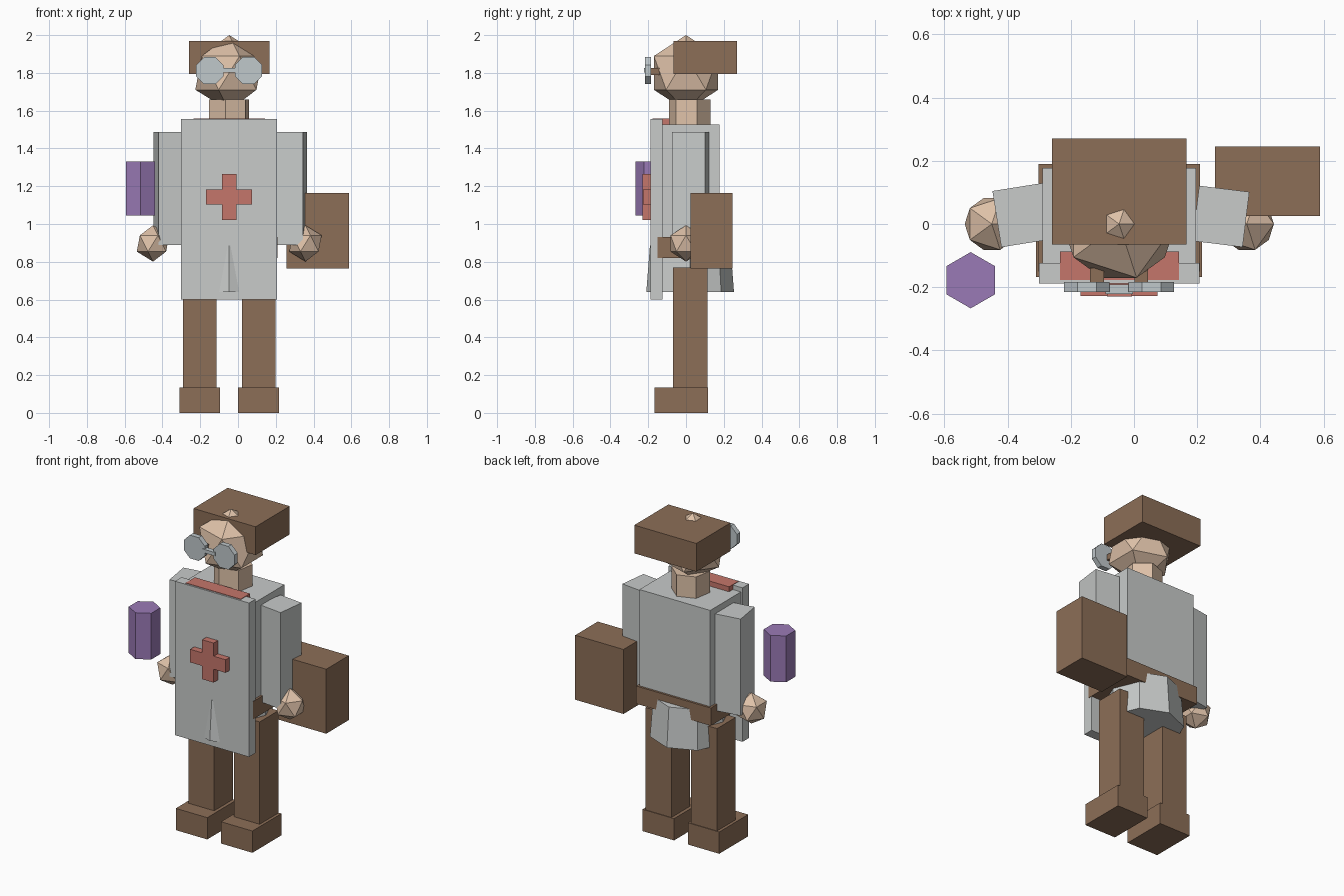
import bpy
import math
from mathutils import Vector

default_cube = bpy.data.objects.get("Cube")
if default_cube:
    bpy.data.objects.remove(default_cube, do_unlink=True)

MIDLINE = -0.047


def make_material(name, red, green, blue):
    """Flat material from display colour values, converted to linear."""
    linear = [((c / 255 + 0.055) / 1.055) ** 2.4 for c in (red, green, blue)]
    material = bpy.data.materials.new(name)
    material.use_nodes = True
    material.diffuse_color = (*linear, 1)
    shader = material.node_tree.nodes["Principled BSDF"]
    shader.inputs["Base Color"].default_value = (*linear, 1)
    shader.inputs["Roughness"].default_value = 0.9
    return material


coat_gray = make_material("coat gray", 200, 203, 202)
lens_gray = make_material("lens gray", 192, 200, 203)
leather_brown = make_material("leather brown", 140, 110, 87)
skin_tan = make_material("skin tan", 222, 193, 168)
badge_red = make_material("badge red", 197, 118, 107)
bottle_purple = make_material("bottle purple", 154, 122, 182)


def finish(name, material):
    part = bpy.context.object
    part.name = name
    part.data.name = name
    part.data.materials.append(material)
    return part


def block(name, material, x, y, z, turn=0):
    """Box given by its (low, high) range on each axis, turned about z."""
    ranges = (x, y, z)
    centre = Vector([(low + high) / 2 for low, high in ranges])
    bpy.ops.mesh.primitive_cube_add(
        size=1, location=centre, rotation=(0, 0, math.radians(turn)))
    part = finish(name, material)
    part.scale = [high - low for low, high in ranges]
    return part


def prism(name, material, sides, bottom, top, height, location, rotation):
    """Straight or tapered many-sided column."""
    bpy.ops.mesh.primitive_cone_add(
        vertices=sides, radius1=bottom, radius2=top, depth=height,
        location=location, rotation=[math.radians(a) for a in rotation])
    return finish(name, material)


def faceted_ball(name, material, radius, location):
    bpy.ops.mesh.primitive_ico_sphere_add(
        subdivisions=1, radius=radius, location=location)
    return finish(name, material)


# Legs and boots, mirrored about the body's midline
for side, sign in (("right", -1), ("left", 1)):
    def across(inner, outer):
        return sorted((MIDLINE + sign * inner, MIDLINE + sign * outer))

    block(side + "_boot", leather_brown, across(0.047, 0.263), (-0.167, 0.117), (0, 0.135))
    block(side + "_leg", leather_brown, across(0.068, 0.245), (-0.07, 0.113), (0.135, 0.77))

# Belt, coat and the flared skirt below it
block("belt", leather_brown, (-0.303, 0.209), (-0.15, 0.19), (0.82, 0.93))
block("coat_body", coat_gray, (-0.29, 0.196), (-0.127, 0.177), (0.9, 1.527))
block("coat_front", coat_gray, (-0.301, 0.207), (-0.188, -0.124), (0.6, 1.555))
prism("coat_skirt", coat_gray, 8, 0.232, 0.213, 0.245, (MIDLINE, 0.022, 0.7625), (0, 0, 0))
block("collar", badge_red, (-0.235, 0.143), (-0.177, -0.087), (1.46, 1.558))

# Cross on the chest
block("cross_upright", badge_red, (-0.086, -0.007), (-0.229, -0.186), (1.02, 1.265))
block("cross_bar", badge_red, (-0.169, 0.075), (-0.228, -0.186), (1.102, 1.183))

# Sleeves and hands
block("right_sleeve", coat_gray, (-0.435, -0.275), (-0.062, 0.118), (0.888, 1.488), 9)
block("left_sleeve", coat_gray, (0.195, 0.355), (-0.064, 0.112), (0.888, 1.488), -7)
faceted_ball("right_hand", skin_tan, 0.096, (-0.45, 0, 0.897))
faceted_ball("left_hand", skin_tan, 0.096, (0.357, 0, 0.897))

# Neck, head and hat
prism("neck", skin_tan, 6, 0.112, 0.112, 0.16, (MIDLINE, 0.02, 1.58), (0, 0, 50))
faceted_ball("head", skin_tan, 0.2, (MIDLINE, 0, 1.8))
block("hat", leather_brown, (-0.26, 0.166), (-0.065, 0.27), (1.795, 1.97))

# Spectacles with eyes behind them
for side, sign in (("right", -1), ("left", 1)):
    centre_x = MIDLINE + sign * 0.102
    prism(side + "_lens", lens_gray, 8, 0.078, 0.078, 0.032,
          (centre_x, -0.2, 1.812), (90, 22.5, 0))
    eye_x = MIDLINE + sign * 0.07
    block(side + "_eye", leather_brown, (eye_x - 0.022, eye_x + 0.022),
          (-0.19, -0.14), (1.79, 1.825))
block("spectacle_bridge", lens_gray, (-0.09, -0.003), (-0.222, -0.192), (1.803, 1.825))

# Carried case and floating bottle
block("case", leather_brown, (0.257, 0.588), (0.025, 0.246), (0.765, 1.165))
prism("bottle", bottle_purple, 6, 0.089, 0.089, 0.287, (-0.517, -0.178, 1.188), (0, 0, 0))
